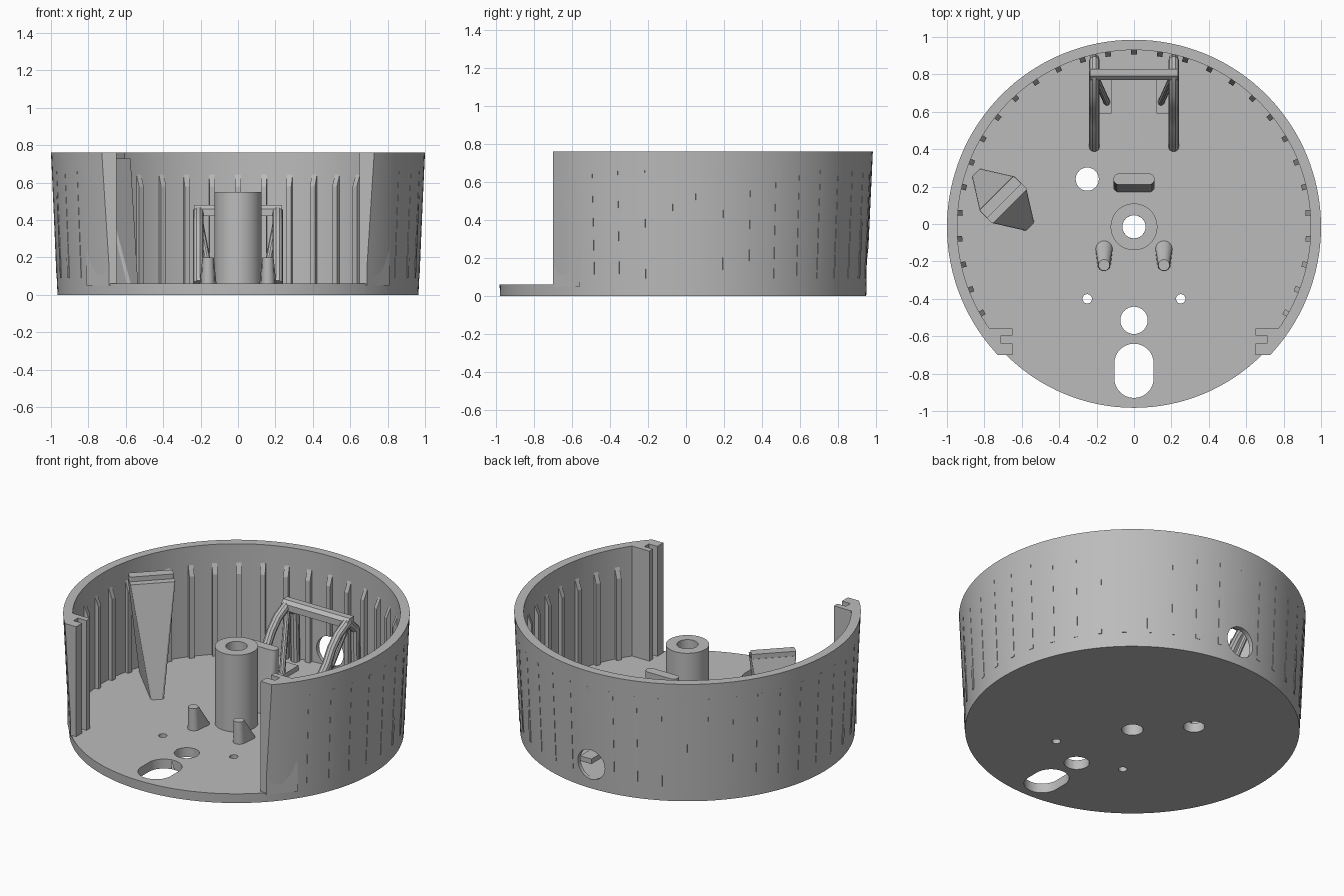
import bpy, bmesh, math
from mathutils import Vector, Matrix

cube = bpy.data.objects.get("Cube")
if cube:
    bpy.data.objects.remove(cube)

grey = bpy.data.materials.new("plain_grey")
grey.use_nodes = True
COLOUR = (0.5, 0.5, 0.5, 1)
grey.diffuse_color = COLOUR
grey.node_tree.nodes["Principled BSDF"].inputs["Base Color"].default_value = COLOUR

CY = -0.015      # y of the round body's axis
FLOOR = 0.06
TOP = 0.76


def finish(name, bm):
    bmesh.ops.recalc_face_normals(bm, faces=bm.faces)
    mesh = bpy.data.meshes.new(name)
    bm.to_mesh(mesh)
    bm.free()
    mesh.materials.append(grey)
    ob = bpy.data.objects.new(name, mesh)
    bpy.context.collection.objects.link(ob)
    return ob


def smooth(ob):
    bpy.ops.object.select_all(action='DESELECT')
    ob.select_set(True)
    bpy.context.view_layer.objects.active = ob
    bpy.ops.object.shade_smooth_by_angle(angle=math.radians(30))


def lathe(name, profile, steps=128):
    """Closed ring of (radius, z) points turned about the body axis."""
    bm = bmesh.new()
    rings = []
    for i in range(steps):
        a = math.tau * i / steps
        rings.append([bm.verts.new((r * math.cos(a), CY + r * math.sin(a), z)) for r, z in profile])
    n = len(profile)
    for i in range(steps):
        p, q = rings[i], rings[(i + 1) % steps]
        for k in range(n):
            bm.faces.new((p[k], q[k], q[(k + 1) % n], p[(k + 1) % n]))
    bmesh.ops.remove_doubles(bm, verts=bm.verts, dist=1e-5)
    bmesh.ops.dissolve_degenerate(bm, edges=bm.edges, dist=1e-5)
    return finish(name, bm)


def prism(name, outline, z0, z1):
    bm = bmesh.new()
    face = bm.faces.new([bm.verts.new((x, y, z0)) for x, y in outline])
    up = bmesh.ops.extrude_face_region(bm, geom=[face])["geom"]
    bmesh.ops.translate(bm, vec=(0, 0, z1 - z0), verts=[v for v in up if isinstance(v, bmesh.types.BMVert)])
    return finish(name, bm)


def hull(name, points):
    bm = bmesh.new()
    for p in points:
        bm.verts.new(p)
    out = bmesh.ops.convex_hull(bm, input=bm.verts)
    bmesh.ops.delete(bm, geom=list({g for g in out["geom_interior"] + out["geom_unused"]
                                    if isinstance(g, bmesh.types.BMVert)}), context='VERTS')
    bmesh.ops.dissolve_limit(bm, angle_limit=0.01, verts=bm.verts, edges=bm.edges)
    return finish(name, bm)


def circle(x, y, r, n=32):
    return [(x + r * math.cos(math.tau * i / n), y + r * math.sin(math.tau * i / n)) for i in range(n)]


def at_z(outline, z):
    return [(x, y, z) for x, y in outline]


def box(name, x0, x1, y0, y1, z0, z1):
    return prism(name, [(x0, y0), (x1, y0), (x1, y1), (x0, y1)], z0, z1)


def cut(target, cutter):
    cutter.hide_render = True
    mod = target.modifiers.new("cut", 'BOOLEAN')
    mod.operation, mod.solver, mod.object = 'DIFFERENCE', 'EXACT', cutter
    bpy.ops.object.select_all(action='DESELECT')
    target.select_set(True)
    bpy.context.view_layer.objects.active = target
    bpy.ops.object.modifier_apply(modifier=mod.name)
    bpy.data.objects.remove(cutter)


def rod(name, path, radius):
    curve = bpy.data.curves.new(name, 'CURVE')
    curve.dimensions = '3D'
    curve.bevel_depth, curve.bevel_resolution, curve.use_fill_caps = radius, 3, True
    spline = curve.splines.new('POLY')
    spline.points.add(len(path) - 1)
    for pt, co in zip(spline.points, path):
        pt.co = (*co, 1)
    curve.materials.append(grey)
    ob = bpy.data.objects.new(name, curve)
    bpy.context.collection.objects.link(ob)
    bpy.ops.object.select_all(action='DESELECT')
    ob.select_set(True)
    bpy.context.view_layer.objects.active = ob
    bpy.ops.object.convert(target='MESH')
    return bpy.context.view_layer.objects.active


# Round body: floor and slightly flared wall, open at the front
body = lathe("round_body", [(0, 0), (0.965, 0), (1, TOP), (0.945, TOP), (0.945, FLOOR), (0, FLOOR)])
cut(body, box("front_cutter", -1.2, 1.2, -1.2, -0.70, FLOOR, 1))

# Holes through the floor
for x, y, r in [(0, CY, 0.062), (-0.25, 0.24, 0.062), (0, -0.515, 0.073), (0.25, -0.4, 0.025), (-0.25, -0.4, 0.025)]:
    cut(body, prism("hole_cutter", circle(x, y, r), -0.1, 0.2))
cut(body, hull("slot_cutter", [p for y in (-0.745, -0.825) for z in (-0.1, 0.2)
                               for p in at_z(circle(0, y, 0.105), z)]))

# Round cable hole in the back wall
cable = prism("cable_cutter", circle(0, 0, 0.095), 0.8, 1.2)
cable.data.transform(Matrix.Translation((0, 0, 0.155)) @ Matrix.Rotation(-math.pi / 2, 4, 'X'))
cut(body, cable)
smooth(body)

# Grooved jambs at both ends of the wall
for side, label in ((1, "left"), (-1, "right")):
    outline = [(0.65, -0.56), (0.81, -0.56), (0.69, -0.70), (0.65, -0.70),
               (0.65, -0.64), (0.71, -0.64), (0.71, -0.595), (0.65, -0.595)]
    prism(label + "_jamb", [(side * x, y) for x, y in outline], FLOOR - 0.01, TOP)

# Ribs inside the wall with sloping tops, and faint raised strips outside
for k in range(-14, 15):
    a = math.radians(90 + 8.54 * k)
    out = Vector((math.cos(a), math.sin(a), 0))
    tan = Vector((-out.y, out.x, 0))

    def around(pairs, half):
        return [Vector((0, CY, z)) + out * r + tan * s for r, z in pairs for s in (-half, half)]

    low = 0.26 if k == 0 else FLOOR
    hull("inner_rib", around([(0.92, low), (0.96, low), (0.92, 0.58), (0.96, 0.68)], 0.015))
    hull("outer_strip", around([(0.95, low + 0.03), (0.972, low + 0.03), (0.96, 0.66), (0.996, 0.66)], 0.013))

# Hollow centre post
smooth(lathe("centre_post", [(0.125, FLOOR - 0.01), (0.125, 0.55), (0.062, 0.55), (0.062, FLOOR - 0.01)], 48))

# Pegs leaning to the front
for side, label in ((1, "left"), (-1, "right")):
    x = side * 0.16
    smooth(hull(label + "_peg", at_z(circle(x, -0.135, 0.045, 24), FLOOR) + at_z(circle(x, -0.215, 0.036, 24), FLOOR)
                + at_z(circle(x, -0.22, 0.03, 24), 0.2)))

# Upright bracket behind the post
smooth(hull("upright_bracket", [p for x in (-0.08, 0.08) for y, z in ((0.20, FLOOR), (0.24, FLOOR), (0.24, 0.46))
                                for p in at_z(circle(x, y, 0.03, 24), z)]))


# Tower: long base one way, long top the other way, with a raised lip
def diagonal(u, v, r, z):
    """Rounded corner at u along the top ridge and v across it."""
    s = math.sqrt(0.5)
    return at_z(circle(-0.70 + (u + v) * s, 0.13 + (u - v) * s, r, 12), z)


def tower_ring(u, v, r, z):
    return [p for a in (-u, u) for b in (-v, v) for p in diagonal(a, b, r, z)]


smooth(hull("tower", tower_ring(0.02, 0.185, 0.02, FLOOR) + tower_ring(0.12, 0.04, 0.012, 0.73)))
hull("tower_lip", [p for z in (0.72, 0.76) for a in (-0.12, 0.12) for b in (-0.04, 0.0)
                   for p in diagonal(a, b, 0.01, z)])

# Cable frame at the back: cross bar, bent arms, feet and braces
hull("cross_bar", [(s * 0.235, y, z) for s in (-1, 1)
                   for y, z in ((0.77, 0.42), (0.77, 0.46), (0.79, 0.48), (0.83, 0.48), (0.83, 0.42))])
for side, label in ((1, "left"), (-1, "right")):
    x = side * 0.212
    path = [(0.41, 0.06), (0.46, 0.13), (0.53, 0.2), (0.59, 0.26), (0.64, 0.34), (0.70, 0.40), (0.80, 0.45)]
    smooth(rod(label + "_arm", [(x, y, z) for y, z in path], 0.028))
    smooth(rod(label + "_rear_leg", [(x, 0.80, 0.45), (x, 0.87, 0.38), (x, 0.88, FLOOR)], 0.028))
    smooth(rod(label + "_front_leg", [(x, 0.60, 0.28), (x, 0.60, FLOOR)], 0.026))
    smooth(rod(label + "_brace", [(x, 0.80, 0.43), (side * 0.14, 0.64, FLOOR)], 0.018))
    xs = sorted((side * 0.12, side * 0.20))
    box(label + "_foot", xs[0], xs[1], 0.59, 0.78, FLOOR - 0.01, 0.09)
